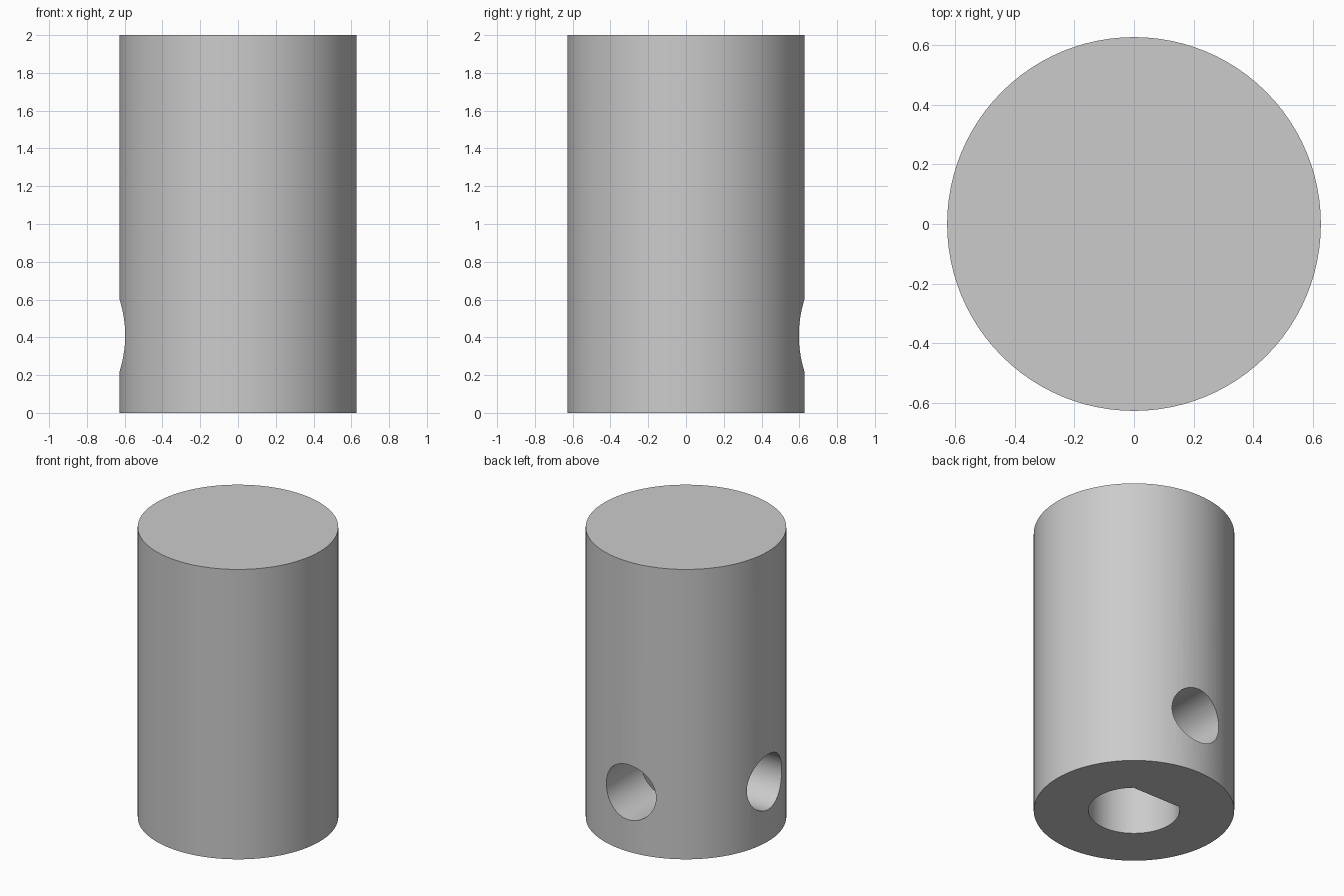
import bpy, bmesh, math
from mathutils import Matrix, Vector

RADIUS, HEIGHT = 0.627, 2.0
BORE_RADIUS, BORE_DEPTH = 0.285, 0.85
FLAT_ANGLE = math.radians(40.5)   # half angle of the bore's flat
SCREW_RADIUS, SCREW_Z = 0.19, 0.41

cube = bpy.data.objects.get("Cube")
if cube:
    bpy.data.objects.remove(cube, do_unlink=True)

grey = bpy.data.materials.new("plain grey")
grey.use_nodes = True
colour = (0.6, 0.6, 0.6, 1)
grey.diffuse_color = colour
grey.node_tree.nodes["Principled BSDF"].inputs["Base Color"].default_value = colour


def prism(name, points, depth, matrix=Matrix()):
    """Extrude a flat outline along its own z axis."""
    bm = bmesh.new()
    face = bm.faces.new([bm.verts.new((x, y, 0)) for x, y in points])
    top = bmesh.ops.extrude_face_region(bm, geom=[face])["geom"]
    verts = [v for v in top if isinstance(v, bmesh.types.BMVert)]
    bmesh.ops.translate(bm, verts=verts, vec=(0, 0, depth))
    bmesh.ops.transform(bm, matrix=matrix, verts=bm.verts)
    bmesh.ops.recalc_face_normals(bm, faces=bm.faces)
    mesh = bpy.data.meshes.new(name)
    bm.to_mesh(mesh)
    bm.free()
    mesh.materials.append(grey)
    obj = bpy.data.objects.new(name, mesh)
    bpy.context.collection.objects.link(obj)
    return obj


def arc(radius, start, end, count):
    step = (end - start) / count
    return [(radius * math.cos(start + i * step), radius * math.sin(start + i * step))
            for i in range(count + 1)]


def circle(radius, count):
    return arc(radius, 0, math.tau, count)[:-1]


# Solid cylindrical body
body = prism("cylinder_body", circle(RADIUS, 96), HEIGHT)

# D-shaped blind bore in the underside, with its flat towards the back
back = math.pi / 2
d_outline = arc(BORE_RADIUS, back + FLAT_ANGLE, back + math.tau - FLAT_ANGLE, 56)
cutters = [prism("bore_cutter", d_outline, BORE_DEPTH + 0.1,
                 Matrix.Translation((0, 0, -0.1)))]

# Two set screw holes at right angles, reaching into the bore
for name, direction in (("back_hole_cutter", (0, 1, 0)), ("side_hole_cutter", (-1, 0, 0))):
    turn = Vector(direction).to_track_quat("Z", "Y").to_matrix().to_4x4()
    cutters.append(prism(name, circle(SCREW_RADIUS, 64), 1,
                         Matrix.Translation((0, 0, SCREW_Z)) @ turn))

# Cut the holes
bpy.ops.object.select_all(action="DESELECT")
body.select_set(True)
bpy.context.view_layer.objects.active = body
for cutter in cutters:
    cutter.hide_render = True
    cut = body.modifiers.new(cutter.name, "BOOLEAN")
    cut.operation = "DIFFERENCE"
    cut.solver = "EXACT"
    cut.object = cutter
    bpy.ops.object.modifier_apply(modifier=cut.name)
    bpy.data.objects.remove(cutter, do_unlink=True)

bpy.ops.object.shade_smooth_by_angle(angle=math.radians(30))
